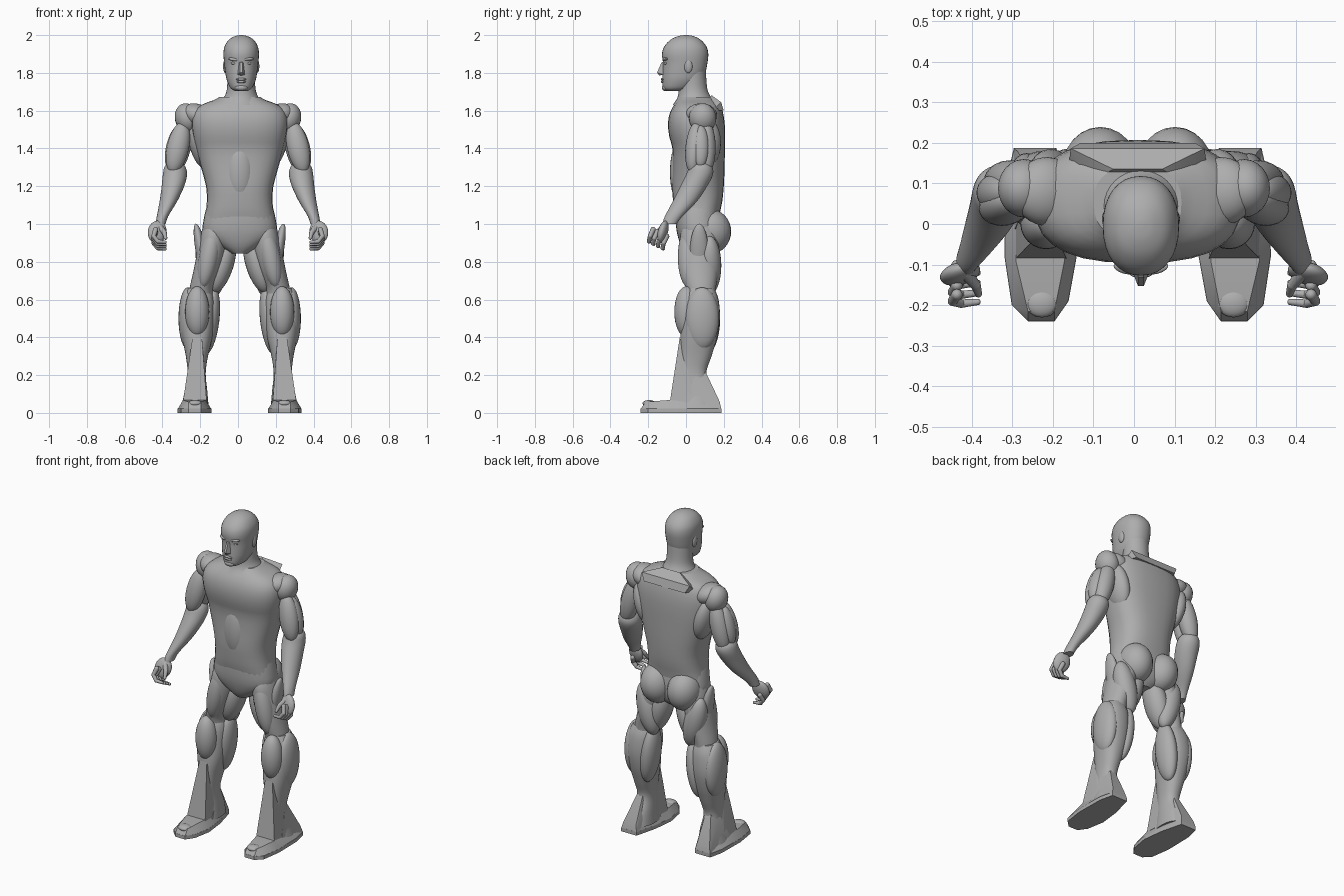
import bpy, bmesh, math
from mathutils import Vector, Matrix

grey = bpy.data.materials.new("plain_grey")
grey.diffuse_color = (0.42, 0.42, 0.42, 1)


def finish(name, bm, angle=40):
    bmesh.ops.recalc_face_normals(bm, faces=bm.faces)
    me = bpy.data.meshes.new(name)
    bm.to_mesh(me)
    bm.free()
    me.materials.append(grey)
    ob = bpy.data.objects.new(name, me)
    bpy.context.collection.objects.link(ob)
    bpy.ops.object.select_all(action='DESELECT')
    ob.select_set(True)
    bpy.context.view_layer.objects.active = ob
    bpy.ops.object.shade_smooth_by_angle(angle=math.radians(angle))
    return ob


def ellipsoid(name, loc, radii, axis=(0, 0, 1)):
    """Muscle shape whose long z radius follows the axis."""
    bm = bmesh.new()
    bmesh.ops.create_uvsphere(bm, u_segments=24, v_segments=16, radius=1)
    rot = Vector((0, 0, 1)).rotation_difference(Vector(axis)).to_matrix().to_4x4()
    bm.transform(Matrix.Translation(loc) @ rot @ Matrix.Diagonal((*radii, 1)))
    return finish(name, bm)


def resample(rows, steps):
    """Catmull-Rom through the cross-sections."""
    out = []
    for i in range(len(rows) - 1):
        p = [rows[max(0, min(len(rows) - 1, i + k))] for k in (-1, 0, 1, 2)]
        for s in range(steps):
            t = s / steps
            out.append([0.5 * (2 * b + (c - a) * t + (2 * a - 5 * b + 4 * c - d) * t * t
                               + (3 * b - a - 3 * c + d) * t ** 3)
                        for a, b, c, d in zip(*p)])
    return out + [list(rows[-1])]


def loft(name, rows, steps=4, sides=32, power=2.0, angle=40):
    """Rows are (z, x_min, x_max, y_front, y_back)."""
    bm = bmesh.new()
    rings = []
    for z, x0, x1, y0, y1 in resample(rows, steps):
        ring = []
        for k in range(sides):
            a = 2 * math.pi * k / sides
            c, s = math.cos(a), math.sin(a)
            ux = math.copysign(abs(c) ** (2 / power), c)
            uy = math.copysign(abs(s) ** (2 / power), s)
            ring.append(bm.verts.new(((x0 + x1) / 2 + ux * (x1 - x0) / 2,
                                      (y0 + y1) / 2 + uy * (y1 - y0) / 2, z)))
        rings.append(ring)
    for a, b in zip(rings, rings[1:]):
        for k in range(sides):
            j = (k + 1) % sides
            bm.faces.new((a[k], a[j], b[j], b[k]))
    bm.faces.new(rings[0])
    bm.faces.new(rings[-1])
    return finish(name, bm, angle)


def tube(name, pts, radii, sides=10):
    """Rounded chain of tapering segments for digits."""
    bm = bmesh.new()
    pts = [Vector(p) for p in pts]
    for i, (p, r) in enumerate(zip(pts, radii)):
        bmesh.ops.create_uvsphere(bm, u_segments=sides, v_segments=6, radius=r,
                                  matrix=Matrix.Translation(p))
        if i + 1 < len(pts):
            d = pts[i + 1] - p
            m = Matrix.Translation(p + d / 2) @ d.to_track_quat('Z', 'Y').to_matrix().to_4x4()
            bmesh.ops.create_cone(bm, segments=sides, radius1=r, radius2=radii[i + 1],
                                  depth=d.length, matrix=m)
    return finish(name, bm)


def hull(name, points, angle=30):
    bm = bmesh.new()
    vs = [bm.verts.new(p) for p in points]
    res = bmesh.ops.convex_hull(bm, input=vs)
    bmesh.ops.delete(bm, geom=[g for g in res["geom_interior"]
                               if isinstance(g, bmesh.types.BMVert)], context='VERTS')
    return finish(name, bm, angle)


# Head and neck
H = 0.017
loft("head", [(z, H - w, H + w, f, b) for z, w, f, b in (
    (1.705, 0.035, -0.105, -0.02), (1.72, 0.057, -0.122, 0.03), (1.76, 0.076, -0.125, 0.08),
    (1.80, 0.084, -0.124, 0.102), (1.85, 0.090, -0.122, 0.113), (1.90, 0.094, -0.127, 0.118),
    (1.94, 0.088, -0.115, 0.108), (1.975, 0.066, -0.082, 0.078), (1.994, 0.034, -0.043, 0.042),
    (2.0, 0.008, -0.008, 0.01))], power=2.2, angle=60)
loft("neck", [(1.63, -0.11, 0.14, -0.07, 0.16), (1.67, -0.075, 0.109, -0.045, 0.133),
              (1.72, -0.058, 0.092, -0.038, 0.112), (1.82, -0.057, 0.091, -0.04, 0.105)])
hull("nose", [(H - 0.011, -0.118, 1.86), (H + 0.011, -0.118, 1.86), (H - 0.006, -0.13, 1.855),
              (H + 0.006, -0.13, 1.855), (H - 0.02, -0.12, 1.79), (H + 0.02, -0.12, 1.79),
              (H - 0.007, -0.153, 1.802), (H + 0.007, -0.153, 1.802), (H, -0.142, 1.786)])
for i, z in enumerate((1.766, 1.753)):
    ellipsoid(("upper_lip", "lower_lip")[i], (H, -0.122, z), (0.028 - 0.003 * i, 0.011, 0.007))
ellipsoid("chin", (H, -0.108, 1.722), (0.033, 0.02, 0.018))
for s in (-1, 1):
    ellipsoid("brow", (H + s * 0.038, -0.109, 1.872), (0.009, 0.014, 0.03), (1, -s * -0.25, 0.12 * s))
    ellipsoid("eye", (H + s * 0.037, -0.104, 1.851), (0.017, 0.012, 0.008))
    ellipsoid("ear", (H + s * 0.084, 0.012, 1.835), (0.012, 0.022, 0.036))

# Torso with its flat upper-back slope
C = 0.009
loft("torso", [(z, C - w, C + w, f, b) for z, w, f, b in (
    (0.98, 0.195, -0.04, 0.17), (1.06, 0.18, -0.06, 0.18), (1.12, 0.174, -0.068, 0.192),
    (1.20, 0.178, -0.074, 0.20), (1.30, 0.205, -0.07, 0.204), (1.40, 0.232, -0.072, 0.206),
    (1.46, 0.246, -0.088, 0.207), (1.53, 0.255, -0.096, 0.205), (1.59, 0.245, -0.085, 0.196),
    (1.63, 0.205, -0.063, 0.184), (1.655, 0.14, -0.045, 0.162), (1.672, 0.108, -0.035, 0.14))],
    steps=2, sides=28, power=2.6, angle=25)
ellipsoid("abdomen", (C, -0.03, 1.275), (0.078, 0.055, 0.168))
hull("upper_back_plate", [(C + s * x, y, z) for s in (-1, 1) for x, y, z in (
    (0.06, 0.135, 1.682), (0.165, 0.186, 1.645), (0.17, 0.14, 1.60), (0.12, 0.10, 1.63),
    (0.14, 0.20, 1.60))])

# Pelvis and crotch
loft("pelvis", [(z, C - w, C + w, f, b) for z, w, f, b in (
    (0.845, 0.045, 0.0, 0.13), (0.88, 0.105, -0.025, 0.165), (0.94, 0.19, -0.045, 0.18),
    (1.0, 0.195, -0.054, 0.18), (1.08, 0.178, -0.055, 0.17), (1.12, 0.165, -0.05, 0.16))],
    steps=2, power=2.4, angle=30)


def limb(name, s, c, rows, **kw):
    """Loft on one side; rows give distances from the centre plane."""
    loft(name, [(z, *sorted((c + s * a, c + s * b)), f, k) for z, a, b, f, k in rows], **kw)


for s, side in ((-1, "right_"), (1, "left_")):
    def e(name, c, loc, radii, axis=(0, 0, 1)):
        ellipsoid(side + name, (c + s * loc[0], loc[1], loc[2]), radii,
                  (s * axis[0], axis[1], axis[2]))

    # Shoulder and upper arm muscles
    e("deltoid", 0, (0.27, 0.088, 1.56), (0.064, 0.072, 0.08), (0.25, 0, 1))
    e("shoulder_cap", 0, (0.215, 0.08, 1.575), (0.085, 0.085, 0.06), (-0.4, 0, 1))
    e("biceps", 0, (0.318, 0.045, 1.405), (0.058, 0.048, 0.14), (-0.22, 0.1, 1))
    e("triceps", 0, (0.305, 0.105, 1.405), (0.055, 0.052, 0.15), (-0.25, 0, 1))
    e("outer_arm_muscle", 0, (0.34, 0.077, 1.41), (0.04, 0.046, 0.115), (-0.25, 0, 1))
    e("side_back_muscle", 0, (0.205, 0.10, 1.43), (0.055, 0.085, 0.14), (0.25, 0, 1))

    # Forearm
    limb(side + "forearm", s, 0, [
        (1.0, 0.383, 0.437, -0.125, -0.05), (1.04, 0.37, 0.43, -0.112, -0.02),
        (1.12, 0.322, 0.415, -0.07, 0.058), (1.20, 0.285, 0.404, -0.03, 0.112),
        (1.26, 0.27, 0.398, 0.0, 0.142), (1.30, 0.277, 0.39, 0.018, 0.14),
        (1.325, 0.30, 0.37, 0.045, 0.115)])

    # Hand with curled fingers
    e("palm", 0, (0.428, -0.122, 0.958), (0.025, 0.05, 0.062), (0.25, -0.3, -1))
    for i, y in enumerate((-0.112, -0.137, -0.162, -0.184)):
        z = 0.012 * i
        tube(side + "finger", [(s * x, y + dy, h + z) for x, dy, h in (
            (0.436, 0.01, 0.935), (0.447, -0.006, 0.9), (0.425, -0.012, 0.872),
            (0.385, -0.008, 0.868))], (0.014, 0.012, 0.011, 0.008))
    tube(side + "thumb", [(s * 0.415, -0.12, 0.985), (s * 0.39, -0.15, 0.955),
                          (s * 0.383, -0.172, 0.925)], (0.017, 0.013, 0.009))

    # Buttock and thigh muscles
    e("buttock", C, (0.092, 0.13, 0.96), (0.096, 0.109, 0.118), (0.1, 0, 1))
    limb(side + "thigh", s, C, [
        (0.60, 0.14, 0.27, 0.01, 0.155), (0.66, 0.14, 0.265, 0.0, 0.158),
        (0.75, 0.105, 0.245, -0.025, 0.17), (0.85, 0.075, 0.225, -0.03, 0.175),
        (0.94, 0.07, 0.207, -0.03, 0.17), (1.0, 0.08, 0.19, -0.01, 0.15)])
    e("front_thigh_muscle", C, (0.163, 0.015, 0.825), (0.053, 0.058, 0.165), (-0.2, 0, 1))
    e("inner_thigh_muscle", C, (0.093, 0.09, 0.79), (0.062, 0.075, 0.16), (-0.3, 0, 1))
    e("rear_thigh_muscle", C, (0.16, 0.125, 0.78), (0.065, 0.062, 0.16), (0.25, 0, 1))
    e("outer_thigh_muscle", C, (0.2, 0.07, 0.84), (0.03, 0.05, 0.165), (0.2, 0, 1))

    # Lower leg
    limb(side + "shin", s, C, [
        (0.04, 0.165, 0.31, -0.055, 0.16), (0.12, 0.172, 0.288, -0.036, 0.14),
        (0.21, 0.18, 0.276, -0.033, 0.108), (0.30, 0.168, 0.285, -0.032, 0.135),
        (0.40, 0.145, 0.305, -0.03, 0.165), (0.50, 0.135, 0.318, -0.02, 0.18),
        (0.60, 0.135, 0.305, -0.005, 0.172), (0.66, 0.155, 0.275, 0.015, 0.15)], power=2.3)
    e("front_calf_muscle", C, (0.225, 0.002, 0.535), (0.064, 0.064, 0.135))
    e("inner_calf_muscle", C, (0.158, 0.105, 0.49), (0.05, 0.075, 0.18), (-0.12, 0, 1))
    e("outer_calf_muscle", C, (0.274, 0.085, 0.50), (0.05, 0.09, 0.165))

    # Foot: sole, heel wedge, instep and toe cap
    outline = ((0.205, -0.24), (0.27, -0.24), (0.31, -0.2), (0.328, -0.08), (0.325, 0.1),
               (0.305, 0.187), (0.2, 0.187), (0.165, 0.05), (0.15, -0.08), (0.17, -0.19))

    def foot_hull(name, pts):
        hull(side + name, [(C + s * x, y, z) for x, y, z in pts])

    foot_hull("sole", [(x, y, z) for x, y in outline for z in (0, 0.022)])
    foot_hull("forefoot", [(x, y, 0.02) for x, y in outline] + [
        (0.205, -0.215, 0.058), (0.27, -0.215, 0.058), (0.3, -0.09, 0.068), (0.18, -0.09, 0.068),
        (0.29, 0.1, 0.06), (0.19, 0.1, 0.06)])
    foot_hull("heel", [(0.305, 0.187, 0.02), (0.2, 0.187, 0.02), (0.295, 0.178, 0.06),
                       (0.21, 0.178, 0.06), (0.25, 0.1, 0.225), (0.215, 0.1, 0.225),
                       (0.275, 0.05, 0.2), (0.185, 0.05, 0.2), (0.31, -0.03, 0.02),
                       (0.17, -0.03, 0.02)])
    foot_hull("instep", [(0.175, -0.085, 0.06), (0.30, -0.085, 0.06), (0.2, -0.036, 0.15),
                         (0.26, -0.036, 0.15), (0.2, -0.033, 0.40), (0.25, -0.033, 0.40),
                         (0.18, 0.04, 0.15), (0.28, 0.04, 0.15), (0.18, 0.04, 0.06),
                         (0.30, 0.04, 0.06)])
    e("toe_cap", C, (0.236, -0.195, 0.05), (0.04, 0.035, 0.018))
